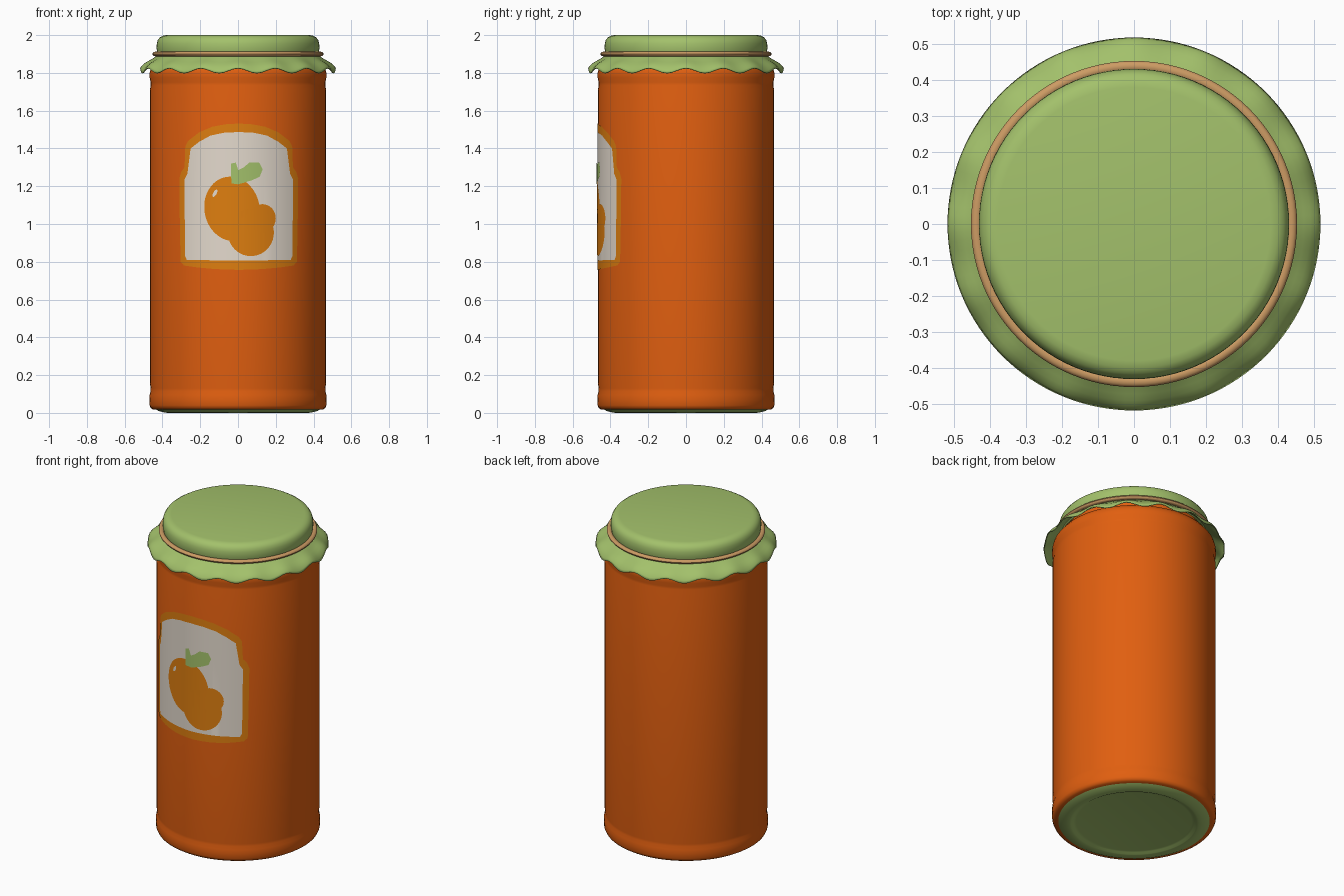
import bpy, bmesh, math

if "Cube" in bpy.data.objects:
    bpy.data.objects.remove(bpy.data.objects["Cube"])

BODY_R = 0.466


def material(name, rgb):
    m = bpy.data.materials.new(name)
    m.diffuse_color = (*rgb, 1)
    m.use_nodes = True
    m.node_tree.nodes["Principled BSDF"].inputs["Base Color"].default_value = m.diffuse_color
    return m


ORANGE = material("deep orange", (0.75, 0.114, 0.005))
GREEN = material("leaf green", (0.366, 0.533, 0.147))
TAN = material("tan string", (0.61, 0.33, 0.127))
CREAM = material("cream paper", (0.775, 0.70, 0.61))
AMBER = material("amber", (0.73, 0.209, 0.005))


def finish(bm, name, mat, angle=40):
    me = bpy.data.meshes.new(name)
    bm.to_mesh(me)
    bm.free()
    ob = bpy.data.objects.new(name, me)
    bpy.context.collection.objects.link(ob)
    me.materials.append(mat)
    bpy.ops.object.select_all(action='DESELECT')
    bpy.context.view_layer.objects.active = ob
    ob.select_set(True)
    bpy.ops.object.shade_smooth_by_angle(angle=math.radians(angle))
    return ob


def lathe(name, profile, mat, n=96, wave=None):
    """Spin (radius, height) points about z; wave(angle, t) shifts height."""
    bm = bmesh.new()
    rings = []
    for i, (r, z) in enumerate(profile):
        t = i / (len(profile) - 1)
        if r == 0:
            rings.append([bm.verts.new((0, 0, z))] * n)
            continue
        ring = []
        for k in range(n):
            a = math.tau * k / n
            dz = wave(a, t) if wave else 0
            ring.append(bm.verts.new((r * math.cos(a), r * math.sin(a), z + dz)))
        rings.append(ring)
    for lo, hi in zip(rings, rings[1:]):
        for k in range(n):
            j = (k + 1) % n
            bm.faces.new(list(dict.fromkeys((lo[k], lo[j], hi[j], hi[k]))))
    return finish(bm, name, mat)


def plate(name, outline, mat, lift):
    """Flat outline in x, z wrapped onto the front of the jar."""
    bm = bmesh.new()
    bm.faces.new([bm.verts.new((x, 0, z)) for x, z in outline])
    bmesh.ops.triangulate(bm, faces=bm.faces[:])
    for i in range(-16, 17):
        bmesh.ops.bisect_plane(bm, geom=bm.verts[:] + bm.edges[:] + bm.faces[:],
                               plane_co=(i * 0.02, 0, 0), plane_no=(1, 0, 0))
    r = BODY_R + lift
    for v in bm.verts:
        v.co.y = -math.sqrt(r * r - v.co.x ** 2)
    bm.normal_update()
    for f in bm.faces:
        if f.normal.y > 0:
            f.normal_flip()
    return finish(bm, name, mat)


def oval(cx, cz, rx, rz, tilt=0, n=40):
    c, s = math.cos(tilt), math.sin(tilt)
    pts = [(rx * math.cos(math.tau * k / n), rz * math.sin(math.tau * k / n)) for k in range(n)]
    return [(cx + x * c - z * s, cz + x * s + z * c) for x, z in pts]


def mirrored(half, cx):
    """Complete a right-hand outline (bottom to top) with its mirror image."""
    return [(cx + x, z) for x, z in half] + [(cx - x, z) for x, z in reversed(half) if x > 0]


# Jar body and base
lathe("jar_body", [(0.42, 0.016), (0.45, 0.018), (0.462, 0.026), (0.468, 0.04), (0.469, 0.07),
                   (0.468, 0.095), (0.463, 0.115), (0.463, 0.13), (BODY_R, 0.16), (BODY_R, 1.71),
                   (0.462, 1.735), (0.462, 1.75), (0.468, 1.775), (0.468, 1.8), (0.463, 1.82),
                   (0.445, 1.845), (0.40, 1.86), (0.40, 1.9)], ORANGE)
lathe("jar_base", [(0, 0.012), (0.33, 0.012), (0.345, 0.009), (0.358, 0.002), (0.37, 0),
                   (0.39, 0.002), (0.42, 0.01), (0.437, 0.019)], GREEN)

# Cloth cover: domed cap and wavy skirt
lathe("cloth_cap", [(0.42, 1.88), (0.427, 1.905), (0.431, 1.93), (0.43, 1.955), (0.425, 1.973),
                    (0.415, 1.987), (0.40, 1.996), (0.38, 2.0), (0, 2.0)], GREEN)
skirt = lathe("cloth_skirt", [(0.518, 1.812), (0.512, 1.824), (0.503, 1.836), (0.49, 1.848),
                              (0.472, 1.86), (0.452, 1.873), (0.435, 1.886), (0.42, 1.895)],
              GREEN, n=128,
              wave=lambda a, t: 0.013 * (1 - t) ** 1.3 * math.cos(16 * a))
solid = skirt.modifiers.new("cloth thickness", 'SOLIDIFY')
solid.thickness = 0.005
solid.offset = -1

# String round the cap
lathe("string_band", [(0.438 + 0.015 * math.cos(math.tau * k / 12),
                       1.9 + 0.012 * math.sin(math.tau * k / 12)) for k in range(13)], TAN)

# Label border and paper
border = [(0, 0.757), (0.12, 0.761), (0.22, 0.77), (0.29, 0.78), (0.308, 0.80), (0.312, 1.0),
          (0.315, 1.24), (0.305, 1.275), (0.287, 1.30), (0.283, 1.41), (0.268, 1.44),
          (0.21, 1.485), (0.14, 1.515), (0.07, 1.528), (0, 1.532)]
paper = [(0, 0.806), (0.15, 0.808), (0.275, 0.81), (0.284, 0.83), (0.288, 1.235), (0.272, 1.265),
         (0.257, 1.29), (0.255, 1.40), (0.21, 1.435), (0.15, 1.468), (0.08, 1.483), (0, 1.487)]
plate("label_border", mirrored(border, 0.004), AMBER, 0.002)
plate("label_paper", mirrored(paper, 0.004), CREAM, 0.0035)

# Painted fruit, leaf and highlight
plate("large_fruit", oval(-0.032, 1.08, 0.146, 0.172, 0.2), AMBER, 0.005)
plate("small_fruit", oval(0.068, 0.955, 0.122, 0.125), AMBER, 0.0053)
plate("small_fruit_top", oval(0.13, 1.03, 0.07, 0.075), AMBER, 0.0056)
plate("leaf", [(-0.038, 1.32), (-0.012, 1.325), (0.002, 1.285), (0.03, 1.30), (0.06, 1.325),
               (0.112, 1.325), (0.131, 1.29), (0.115, 1.25), (0.075, 1.232), (0.03, 1.218),
               (0.0, 1.21), (-0.035, 1.215), (-0.03, 1.26)], GREEN, 0.0068)
plate("fruit_highlight", oval(-0.122, 1.163, 0.009, 0.022, -0.5, 16), CREAM, 0.0068)
